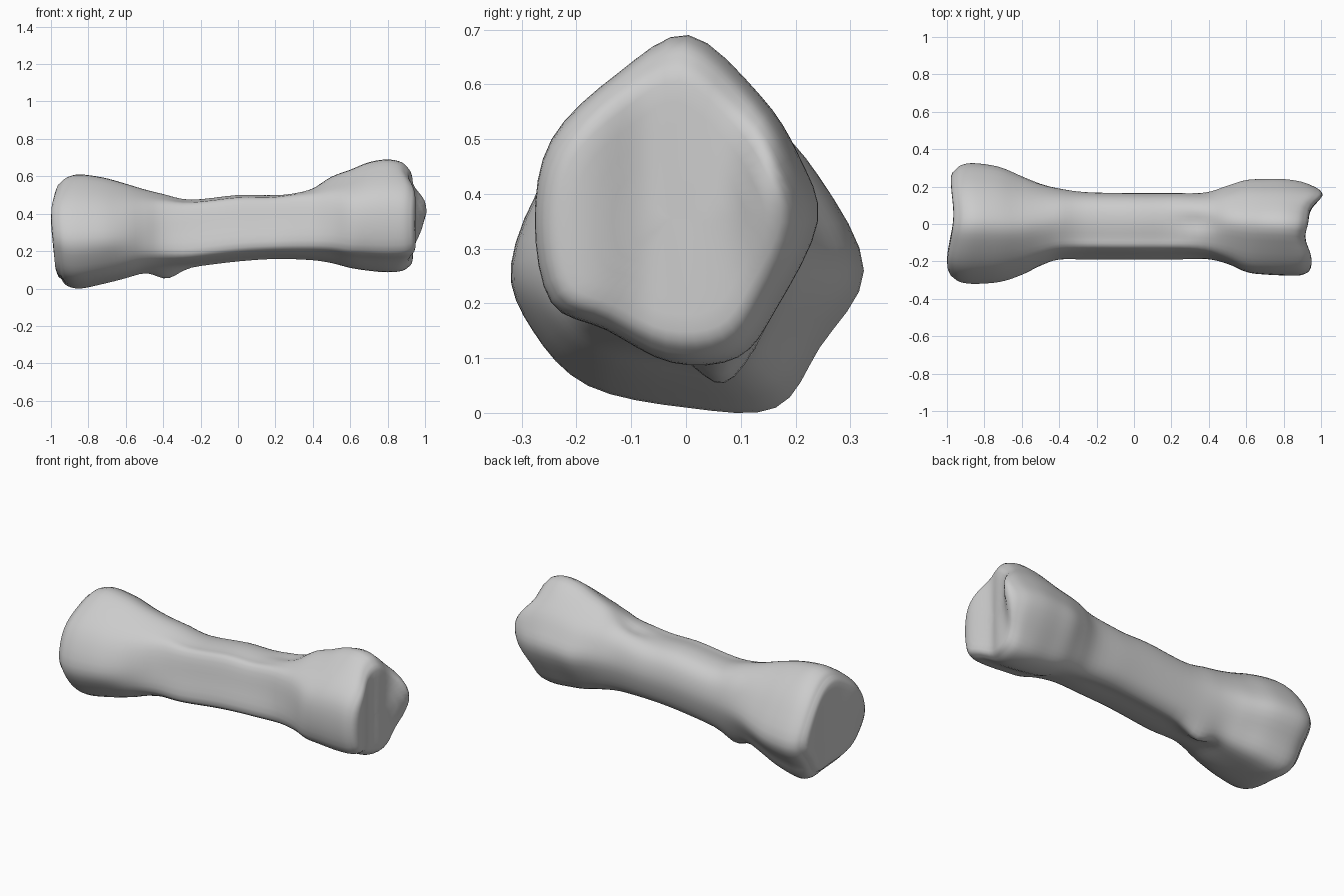
import bpy
import bmesh
from math import exp

cube = bpy.data.objects.get("Cube")
if cube:
    bpy.data.objects.remove(cube, do_unlink=True)

# Cross-sections (y, z), from the top round by the front
LEFT_END = [(0, .61), (-.12, .56), (-.25, .44), (-.32, .27), (-.28, .15), (-.18, .05),
            (0, .01), (.16, .01), (.24, .12), (.32, .26), (.24, .43), (.13, .55)]
SHAFT = [(.02, .5), (-.07, .49), (-.13, .47), (-.165, .35), (-.19, .22), (-.12, .18),
         (0, .16), (.07, .15), (.13, .2), (.165, .32), (.15, .42), (.1, .48)]
RIGHT_END = [(0, .69), (-.13, .62), (-.25, .5), (-.28, .35), (-.25, .2), (-.15, .15),
             (-.03, .09), (.09, .1), (.16, .19), (.235, .35), (.2, .47), (.13, .58)]

# Outline along the length: x, front, back, bottom, top
STATIONS = [
    (-.95, -.29, .29, .05, .57), (-.92, -.31, .315, .015, .595),
    (-.85, -.32, .325, 0, .61), (-.72, -.31, .305, .025, .593),
    (-.6, -.275, .255, .055, .56), (-.5, -.23, .215, .085, .53),
    (-.4, -.195, .19, .1, .505), (-.25, -.19, .17, .115, .475),
    (0, -.19, .165, .145, .5), (.2, -.19, .165, .158, .502),
    (.38, -.19, .168, .152, .545), (.5, -.22, .205, .135, .6),
    (.6, -.26, .235, .11, .635), (.7, -.27, .24, .095, .675),
    (.8, -.275, .24, .087, .69), (.88, -.275, .225, .095, .675),
    (.92, -.26, .2, .12, .64)]
STEPS = 4


def spline(a, b, c, d, t):
    """Catmull-Rom blend of four tuples."""
    return tuple(.5 * (2 * q + (r - p) * t + (2 * p - 5 * q + 4 * r - s) * t * t
                       + (3 * q - p - 3 * r + s) * t ** 3) for p, q, r, s in zip(a, b, c, d))


def refine(points, closed):
    n = len(points)
    at = (lambda i: points[i % n]) if closed else (lambda i: points[min(max(i, 0), n - 1)])
    fine = [spline(at(i - 1), at(i), at(i + 1), at(i + 2), k / STEPS)
            for i in range(n if closed else n - 1) for k in range(STEPS)]
    return fine if closed else fine + [points[-1]]


def unit(section):
    """Scale a section to fill the unit square."""
    lo = [min(p[i] for p in section) for i in (0, 1)]
    hi = [max(p[i] for p in section) for i in (0, 1)]
    return [tuple((p[i] - lo[i]) / (hi[i] - lo[i]) for i in (0, 1)) for p in section]


def bump(v, centre, width):
    return exp(-((v - centre) / width) ** 2)


def ease(v):
    v = min(max(v, 0), 1)
    return v * v * (3 - 2 * v)


left, shaft, right = (unit(refine(s, True)) for s in (LEFT_END, SHAFT, RIGHT_END))


def ring(x, front, back, bottom, top):
    target = left if x < 0 else right
    mix = ease((abs(x) - .2) / .5)
    points = []
    for m, e in zip(shaft, target):
        u, v = (a + (b - a) * mix for a, b in zip(m, e))
        y, z = front + u * (back - front), bottom + v * (top - bottom)
        # Knob under the shaft and hollow on top
        if v < .4:
            z -= .05 * bump(x, -.38, .08) * bump(y, .06, .06)
        elif v > .6:
            z -= .025 * bump(x, .35, .1) * bump(y, .01, .05)
        points.append((x, y, z))
    return points


def end_shift(x, y, z):
    """Lobes and hollows of the two joint ends."""
    if x > 0:
        shift = .075 * bump(y, .16, .06) * bump(z, .43, .17) + .015 * bump(y, -.2, .07)
        return shift - .02 * bump(y, -.07, .06)
    return -.025 * bump(y, -.2, .13) * bump(z, .38, .2) - .005 * bump(y, .25, .1) + .01 * bump(y, .05, .1)


def cap(outline):
    """Rings closing an end, rounded at the rim."""
    side = 1 if outline[0][0] > 0 else -1
    cy = sum(p[1] for p in outline) / len(outline)
    cz = sum(p[2] for p in outline) / len(outline)
    depth = .015 if side > 0 else .025
    return [[(x + side * depth * rise, cy + (y - cy) * s, cz + (z - cz) * s)
             for x, y, z in outline]
            for s, rise in ((.95, .65), (.88, .95), (.75, 1), (.6, 1), (.45, 1), (.3, 1), (.15, 1), (.03, 1))]


rings = [ring(*s) for s in refine(STATIONS, False)]
rings = cap(rings[0])[::-1] + rings + cap(rings[-1])

# Bone surface
bm = bmesh.new()
rows = []
for points in rings:
    row = []
    for x, y, z in points:
        shift = end_shift(x, y, z) * ease((abs(x) - .72) / .2)
        row.append(bm.verts.new((x + shift, y, z)))
    rows.append(row)
for a, b in zip(rows, rows[1:]):
    for i in range(len(a)):
        j = (i + 1) % len(a)
        bm.faces.new((a[i], a[j], b[j], b[i]))
bm.faces.new(rows[0])
bm.faces.new(rows[-1])
bmesh.ops.recalc_face_normals(bm, faces=bm.faces)
mesh = bpy.data.meshes.new("bone")
bm.to_mesh(mesh)
bm.free()
bone = bpy.data.objects.new("bone", mesh)
bpy.context.collection.objects.link(bone)

# Plain grey material
grey = bpy.data.materials.new("light grey")
grey.use_nodes = True
colour = (.6, .6, .6, 1)
grey.diffuse_color = colour
grey.node_tree.nodes["Principled BSDF"].inputs["Base Color"].default_value = colour
mesh.materials.append(grey)

bpy.context.view_layer.objects.active = bone
bone.select_set(True)
bpy.ops.object.shade_smooth_by_angle(angle=1.0)
